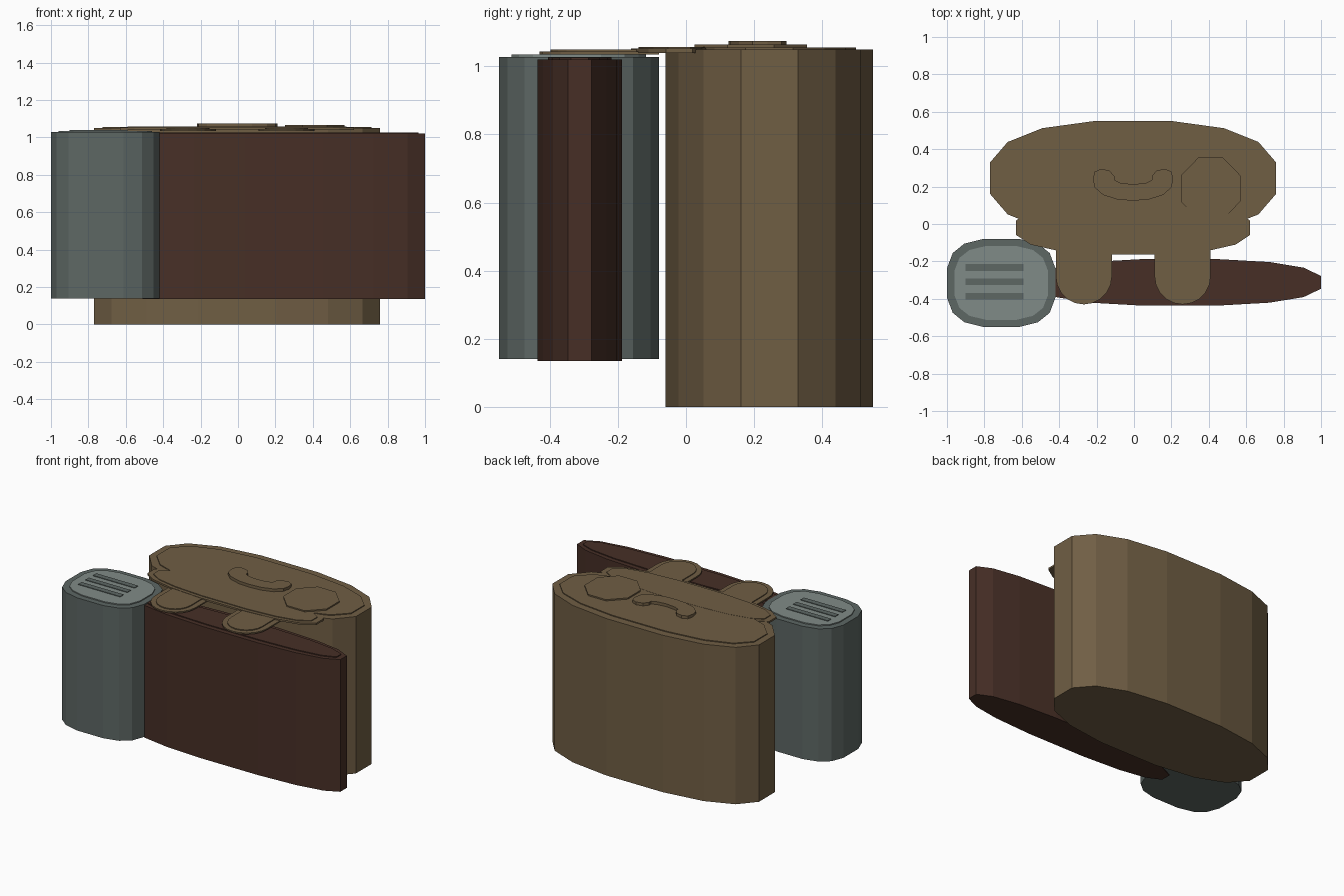
import bpy, bmesh, math

if "Cube" in bpy.data.objects:
    bpy.data.objects.remove(bpy.data.objects["Cube"])


def material(name, hexcode):
    def lin(v):
        v /= 255
        return v / 12.92 if v <= 0.04045 else ((v + 0.055) / 1.055) ** 2.4
    m = bpy.data.materials.new(name)
    m.diffuse_color = (*[lin(int(hexcode[i:i + 2], 16)) for i in (0, 2, 4)], 1)
    m.use_nodes = True
    m.node_tree.nodes["Principled BSDF"].inputs["Base Color"].default_value = m.diffuse_color
    return m


TAN = material("tan brown", "705E44")
DARK = material("dark brown", "472F26")
GREY = material("slate grey", "5D6764")
PALE = material("pale grey", "808B87")


def prism(name, pts, z0, z1, mat):
    """Extrude a flat outline from z0 to z1."""
    bm = bmesh.new()
    face = bm.faces.new([bm.verts.new((x, y, z0)) for x, y in pts])
    top = bmesh.ops.extrude_face_region(bm, geom=[face])["geom"]
    for v in top:
        if isinstance(v, bmesh.types.BMVert):
            v.co.z = z1
    bmesh.ops.recalc_face_normals(bm, faces=bm.faces)
    me = bpy.data.meshes.new(name)
    bm.to_mesh(me)
    bm.free()
    me.materials.append(mat)
    ob = bpy.data.objects.new(name, me)
    bpy.context.collection.objects.link(ob)
    return ob


def oval(cx, cy, rx, ry, n=16, p=0.8):
    """Squarish oval with flat sides on both axes."""
    k = math.cos(math.pi / n) ** p
    pts = []
    for i in range(n):
        a = (i + 0.5) * math.tau / n
        c, s = math.cos(a), math.sin(a)
        pts.append((cx + rx * math.copysign(abs(c) ** p, c) / k,
                    cy + ry * math.copysign(abs(s) ** p, s) / k))
    return pts


def tab(cx, r, y_top, y_bottom, n=10):
    """Strip with a rounded lower end."""
    arc = [(cx + r * math.cos(math.pi + math.pi * i / n),
            y_bottom + r + r * math.sin(math.pi + math.pi * i / n)) for i in range(n + 1)]
    return [(cx - r, y_top)] + arc + [(cx + r, y_top)]


# Large rear block with raised top
prism("main_block", oval(-0.005, 0.245, 0.765, 0.305), 0, 1.05, TAN)
prism("main_top_plate", oval(-0.005, 0.245, 0.72, 0.255), 1.05, 1.056, TAN)
prism("round_top_plate", oval(0.41, 0.19, 0.16, 0.165, 8, 1.0), 1.05, 1.065, TAN)

# Curved raised handle
half = [(0, 0.125), (0.08, 0.13), (0.16, 0.155), (0.205, 0.195), (0.215, 0.24),
        (0.205, 0.28), (0.17, 0.295), (0.125, 0.285), (0.1, 0.255), (0.1, 0.235),
        (0.07, 0.22), (0, 0.212)]
curve = half + [(-x, y) for x, y in half[-2:0:-1]]
prism("curved_handle", [(x - 0.005, y) for x, y in curve], 1.05, 1.075, TAN)

# Front lip and two rounded tabs
prism("front_lip", oval(-0.005, -0.02, 0.625, 0.142), 1.04, 1.052, TAN)
prism("front_lip_plate", oval(-0.005, -0.02, 0.585, 0.12), 1.052, 1.057, TAN)
for side, cx in (("left", -0.268), ("right", 0.26)):
    prism(side + "_tab", tab(cx, 0.15, -0.08, -0.43), 1.035, 1.044, TAN)
    prism(side + "_tab_plate", tab(cx, 0.115, -0.1, -0.398), 1.044, 1.05, TAN)

# Thin dark front panel
prism("front_panel", oval(0.245, -0.312, 0.755, 0.124), 0.135, 1.02, DARK)
prism("front_panel_plate", oval(0.245, -0.312, 0.72, 0.093), 1.02, 1.026, DARK)

# Grey canister with striped lid
prism("canister", oval(-0.71, -0.315, 0.29, 0.235, 16, 0.68), 0.14, 1.028, GREY)
prism("canister_lid", oval(-0.71, -0.315, 0.25, 0.197, 16, 0.68), 1.028, 1.035, PALE)
for i, y in enumerate((-0.232, -0.309, -0.386)):
    prism(f"lid_stripe_{i + 1}",
          [(-0.9, y - 0.018), (-0.59, y - 0.018), (-0.59, y + 0.018), (-0.9, y + 0.018)],
          1.035, 1.039, GREY)
